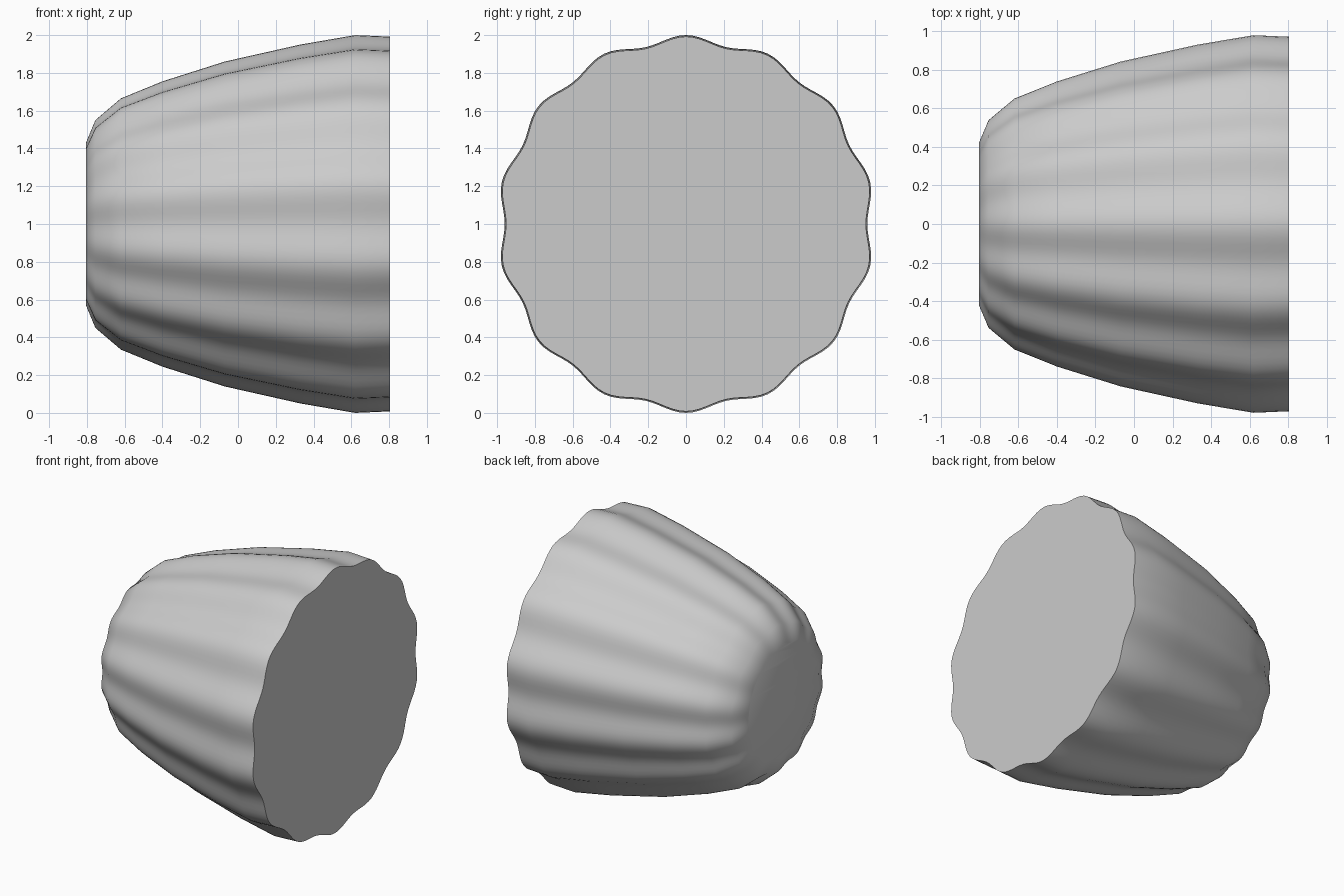
import bpy, bmesh, math

cube = bpy.data.objects.get("Cube")
if cube:
    bpy.data.objects.remove(cube, do_unlink=True)

LOBES = 14
STEPS = LOBES * 12
FLUTE_DEPTH = 0.04

# (position along the axis, radius at the lobe crests)
PROFILE = [(-0.805, 0.43), (-0.755, 0.55), (-0.62, 0.665), (-0.4, 0.755),
           (-0.07, 0.86), (0.33, 0.95), (0.62, 1.0), (0.805, 0.992)]

# One plain grey
grey = bpy.data.materials.new("light_grey")
grey.use_nodes = True
grey.diffuse_color = (0.6, 0.6, 0.6, 1)
grey.node_tree.nodes["Principled BSDF"].inputs["Base Color"].default_value = (0.6, 0.6, 0.6, 1)


def fluted_ring(bm, x, crest):
    """Closed ring of vertices with a wavy outline, one crest straight up."""
    ring = []
    for i in range(STEPS):
        a = math.tau * i / STEPS
        r = crest * (1 - FLUTE_DEPTH * (1 - math.cos(LOBES * a)) / 2)
        ring.append(bm.verts.new((x, r * math.sin(a), 1 + r * math.cos(a))))
    return ring


# Fluted body, lofted through the rings along x
bm = bmesh.new()
rings = [fluted_ring(bm, x, r) for x, r in PROFILE]
for a, b in zip(rings, rings[1:]):
    for i in range(STEPS):
        j = (i + 1) % STEPS
        bm.faces.new((a[i], a[j], b[j], b[i]))

# Flat caps on both ends
bm.faces.new(rings[0])
bm.faces.new(rings[-1])
bmesh.ops.recalc_face_normals(bm, faces=bm.faces)

mesh = bpy.data.meshes.new("fluted_knob")
bm.to_mesh(mesh)
bm.free()
mesh.materials.append(grey)
knob = bpy.data.objects.new("fluted_knob", mesh)
bpy.context.collection.objects.link(knob)

# Smooth body, crisp edge around the wide end
bpy.ops.object.select_all(action="DESELECT")
knob.select_set(True)
bpy.context.view_layer.objects.active = knob
bpy.ops.object.shade_smooth_by_angle(angle=math.radians(40))
